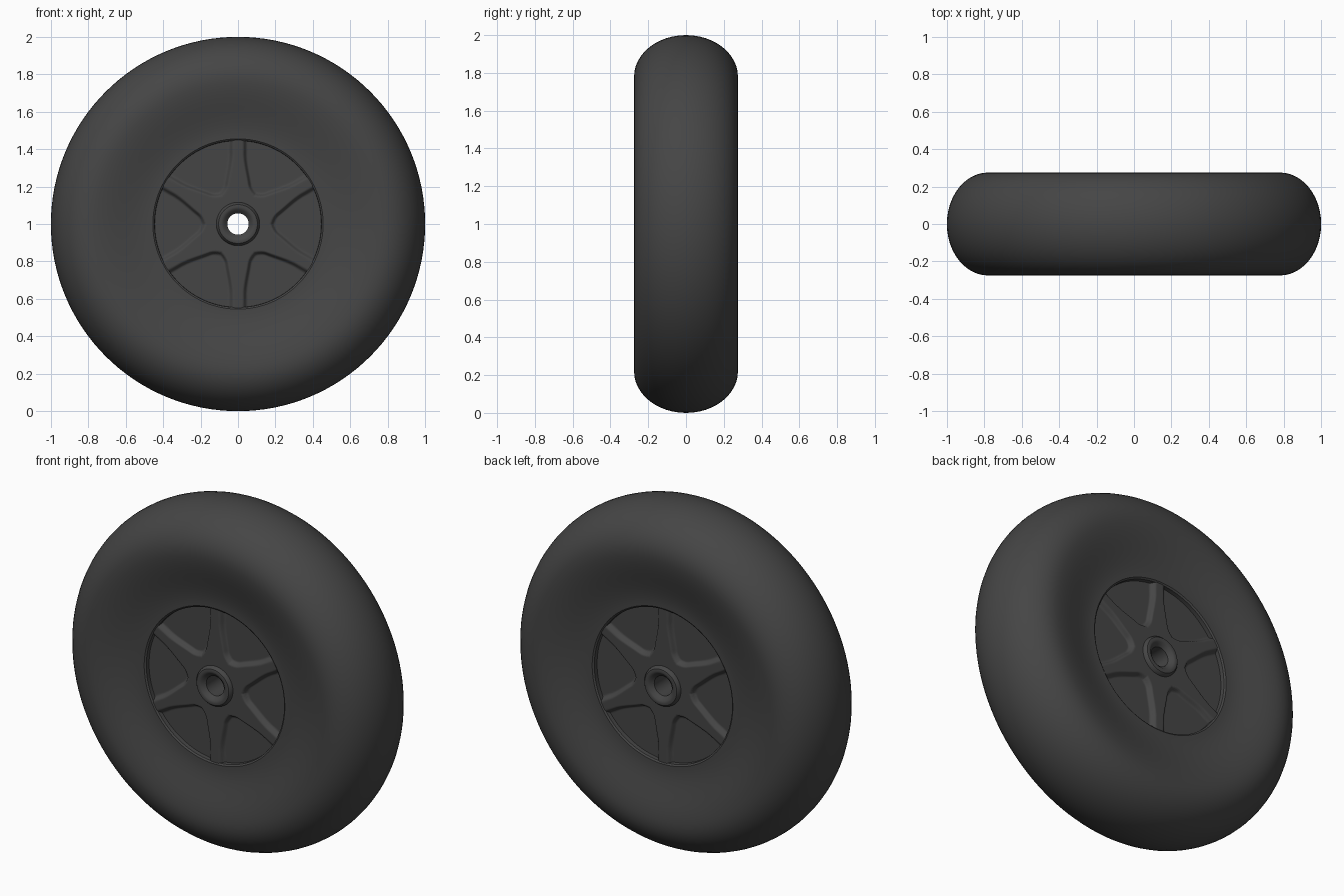
import bpy, bmesh
from math import sin, cos, pi, hypot, radians

if "Cube" in bpy.data.objects:
    bpy.data.objects.remove(bpy.data.objects["Cube"])

CENTRE_Z = 1.0


def smooth(t):
    t = max(0.0, min(1.0, t))
    return t * t * (3 - 2 * t)


rubber = bpy.data.materials.new("dark_rubber")
rubber.diffuse_color = (0.06, 0.06, 0.06, 1)
rubber.use_nodes = True
rubber.node_tree.nodes["Principled BSDF"].inputs["Base Color"].default_value = rubber.diffuse_color


def lathe(name, profile, steps, closed=False, height=None, angle=35):
    """Spin (radius, y) points about the axle; height(r, phi, y) can reshape y."""
    bm = bmesh.new()
    rings = []
    for r, y in profile:
        ring = []
        for i in range(steps):
            a = 2 * pi * i / steps
            yy = height(r, a, y) if height else y
            ring.append(bm.verts.new((r * cos(a), yy, CENTRE_Z + r * sin(a))))
        rings.append(ring)
    pairs = list(zip(rings, rings[1:]))
    if closed:
        pairs.append((rings[-1], rings[0]))
    for p, q in pairs:
        for i in range(steps):
            j = (i + 1) % steps
            bm.faces.new((p[i], p[j], q[j], q[i]))
    bmesh.ops.recalc_face_normals(bm, faces=bm.faces)
    mesh = bpy.data.meshes.new(name)
    bm.to_mesh(mesh)
    bm.free()
    mesh.materials.append(rubber)
    ob = bpy.data.objects.new(name, mesh)
    bpy.context.collection.objects.link(ob)
    bpy.ops.object.select_all(action='DESELECT')
    ob.select_set(True)
    bpy.context.view_layer.objects.active = ob
    bpy.ops.object.shade_smooth_by_angle(angle=radians(angle))
    return ob


# Tyre: rounded tread, full shoulders, sidewalls dishing gently in to the rim
side = [(0.445, 0.185), (0.446, 0.21), (0.455, 0.217)]
for k in range(1, 16):
    r = 0.455 + 0.325 * k / 15
    side.append((r, 0.217 + 0.058 * smooth((r - 0.46) / 0.32)))
for k in range(1, 13):
    a = pi / 2 * k / 12
    side.append((0.78 + 0.22 * sin(a), 0.275 * cos(a)))
tyre_profile = side + [(r, -y) for r, y in reversed(side[:-1])]
lathe("tyre", tyre_profile, 128)


# Rim faces: six spokes standing between round-cornered pockets
def rim_height(r, phi, sign):
    step = pi / 3
    off = (phi - pi / 6 + step / 2) % step - step / 2
    half_width = 0.026 + 0.03 * smooth((0.38 - r) / 0.22)
    d_spoke = r * abs(sin(off)) - half_width
    d_hub = r - 0.17
    rc = 0.05
    a, b = max(rc - d_spoke, 0), max(rc - d_hub, 0)
    d = rc - hypot(a, b)
    return sign * (0.212 - 0.026 * smooth(d / 0.022))


radii = [0.09 + 0.358 * k / 48 for k in range(49)]
for label, sign in (("front", -1), ("back", 1)):
    lathe("rim_" + label, [(r, sign) for r in radii], 360,
          height=rim_height, angle=60)

# Hub: raised rounded collar at both ends of an open axle bore
end = [(0.118, 0.20), (0.114, 0.222), (0.104, 0.234), (0.090, 0.237),
       (0.078, 0.232), (0.068, 0.222), (0.057, 0.212)]
hub_profile = end + [(r, -y) for r, y in reversed(end)]
lathe("hub", hub_profile, 64, closed=True)
